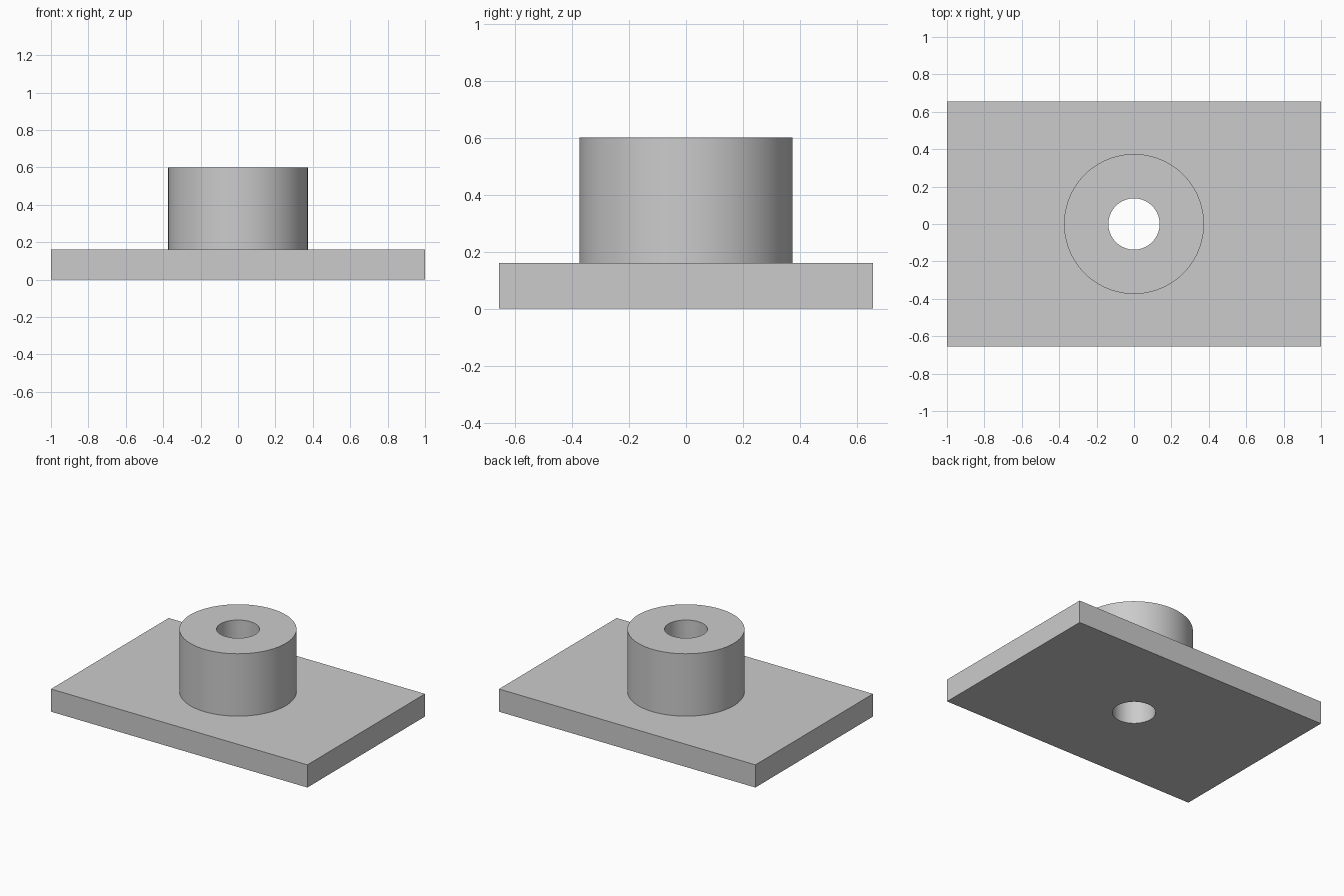
import bpy
import math

default = bpy.data.objects.get("Cube")
if default:
    bpy.data.objects.remove(default, do_unlink=True)

LENGTH, WIDTH, THICKNESS = 2.0, 1.31, 0.16
BOSS_RADIUS, BORE_RADIUS, TOP = 0.374, 0.137, 0.6
SEGMENTS = 96

grey = bpy.data.materials.new("light_grey")
grey.use_nodes = True
colour = (0.6, 0.6, 0.6, 1.0)
grey.diffuse_color = colour
grey.node_tree.nodes["Principled BSDF"].inputs["Base Color"].default_value = colour


def cylinder(name, radius, bottom, top):
    bpy.ops.mesh.primitive_cylinder_add(
        vertices=SEGMENTS, radius=radius, depth=top - bottom,
        location=(0, 0, (bottom + top) / 2))
    obj = bpy.context.object
    obj.name = name
    obj.data.materials.append(grey)
    return obj


def combine(target, other, operation):
    """Apply a boolean to target and remove the other object."""
    mod = target.modifiers.new(operation.lower(), 'BOOLEAN')
    mod.operation = operation
    mod.solver = 'EXACT'
    mod.object = other
    bpy.ops.object.select_all(action='DESELECT')
    target.select_set(True)
    bpy.context.view_layer.objects.active = target
    bpy.ops.object.modifier_apply(modifier=mod.name)
    bpy.data.objects.remove(other, do_unlink=True)


# Rectangular base plate
bpy.ops.mesh.primitive_cube_add(size=1, location=(0, 0, THICKNESS / 2))
flange = bpy.context.object
flange.name = "base_plate_with_boss"
flange.scale = (LENGTH, WIDTH, THICKNESS)
bpy.ops.object.transform_apply(location=True, rotation=False, scale=True)
flange.data.materials.append(grey)

# Round boss, joined to the plate
combine(flange, cylinder("boss", BOSS_RADIUS, THICKNESS / 2, TOP), 'UNION')

# Bore through boss and plate
combine(flange, cylinder("bore_cutter", BORE_RADIUS, -0.1, TOP + 0.1), 'DIFFERENCE')

# Smooth round walls, crisp edges
bpy.ops.object.shade_smooth_by_angle(angle=math.radians(30))
